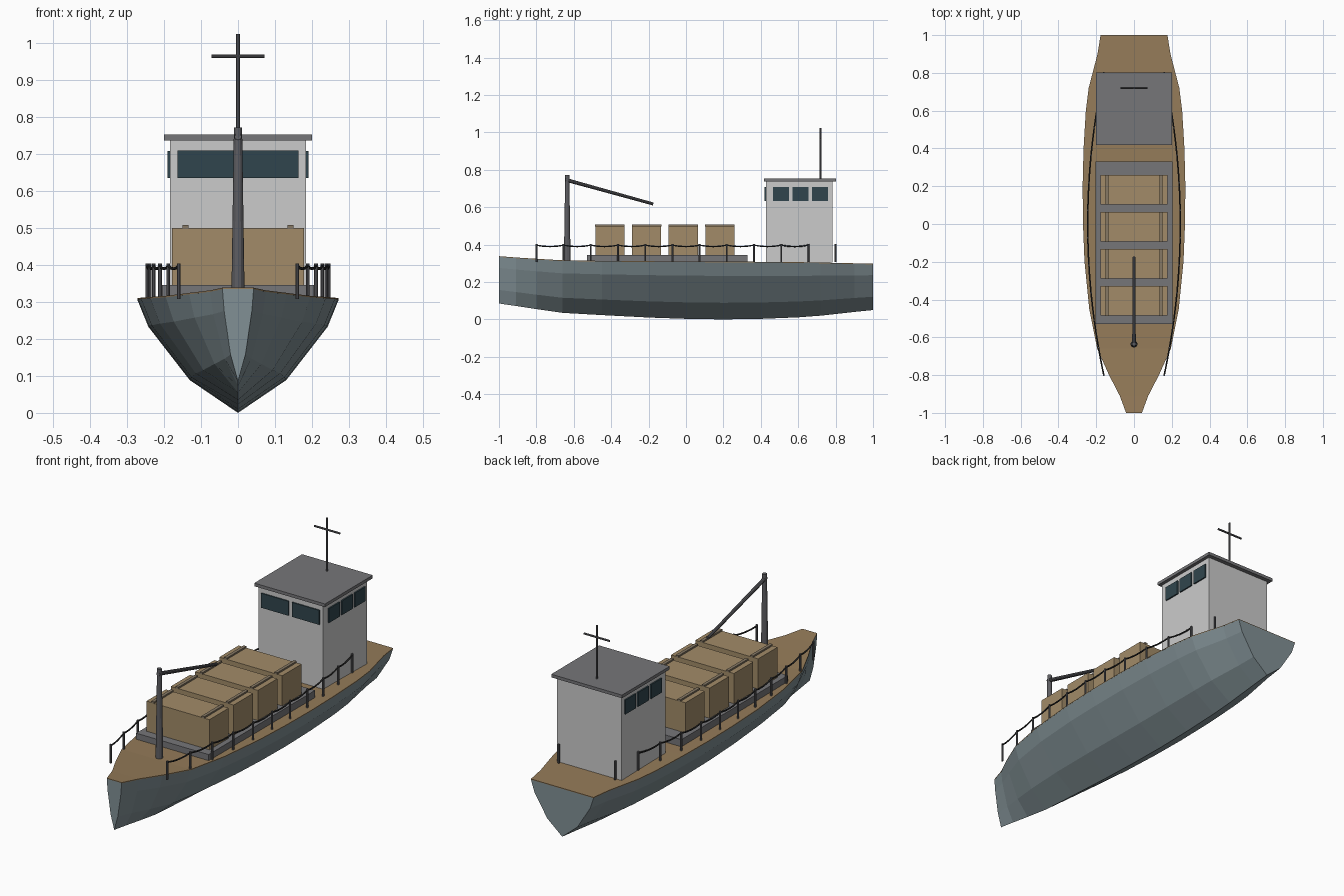
import bpy, bmesh, math
from mathutils import Vector

if "Cube" in bpy.data.objects:
    bpy.data.objects.remove(bpy.data.objects["Cube"])


def mat(name, r, g, b):
    m = bpy.data.materials.new(name)
    m.diffuse_color = (r, g, b, 1)
    m.use_nodes = True
    m.node_tree.nodes["Principled BSDF"].inputs["Base Color"].default_value = m.diffuse_color
    return m


HULL = mat("hull_paint", 0.22, 0.28, 0.30)
WOOD = mat("deck_wood", 0.30, 0.20, 0.10)
CRATE = mat("crate_wood", 0.36, 0.26, 0.14)
STRAP = mat("strap_brown", 0.24, 0.19, 0.13)
WALL = mat("cabin_paint", 0.55, 0.55, 0.55)
STEEL = mat("steel", 0.18, 0.18, 0.19)
POLE = mat("dark_steel", 0.11, 0.11, 0.12)
GLASS = mat("window_glass", 0.03, 0.06, 0.075)
ROPE = mat("rope_dark", 0.02, 0.02, 0.02)


def finish(name, bm, material):
    bmesh.ops.recalc_face_normals(bm, faces=bm.faces)
    me = bpy.data.meshes.new(name)
    bm.to_mesh(me)
    bm.free()
    me.materials.append(material)
    ob = bpy.data.objects.new(name, me)
    bpy.context.collection.objects.link(ob)
    return ob


def box(name, x0, x1, y0, y1, z0, z1, material):
    bm = bmesh.new()
    bmesh.ops.create_cube(bm, size=1)
    for v in bm.verts:
        v.co = ((x0 + x1) / 2 + v.co.x * (x1 - x0),
                (y0 + y1) / 2 + v.co.y * (y1 - y0),
                (z0 + z1) / 2 + v.co.z * (z1 - z0))
    return finish(name, bm, material)


def rod(name, a, b, r1, r2, material, sides=10):
    a, b = Vector(a), Vector(b)
    bm = bmesh.new()
    bmesh.ops.create_cone(bm, cap_ends=True, segments=sides, radius1=r1,
                          radius2=r2, depth=(b - a).length)
    bm.transform((b - a).to_track_quat('Z', 'Y').to_matrix().to_4x4())
    bmesh.ops.translate(bm, verts=bm.verts, vec=(a + b) / 2)
    return finish(name, bm, material)


# Hull stations: y, half width, sheer height, keel height
stations = [(-1, .042, .335, .085), (-.91, .075, .328, .072), (-.8, .132, .321, .055),
            (-.66, .195, .313, .035), (-.45, .237, .310, .023), (-.2, .262, .308, .010),
            (0, .270, .307, .003), (.2, .272, .306, 0), (.4, .267, .305, .003),
            (.6, .255, .303, .011), (.72, .240, .301, .020), (.9, .193, .297, .040),
            (1, .177, .295, .050)]
section = [(1, 1), (.89, .76), (.48, .29), (0, 0), (-.48, .29), (-.89, .76), (-1, 1)]

bm = bmesh.new()
rings = [[bm.verts.new((u * w, y, k + t * (s - k))) for u, t in section]
         for y, w, s, k in stations]
for p, q in zip(rings, rings[1:]):
    for i in range(6):
        bm.faces.new((p[i], p[i + 1], q[i + 1], q[i]))
    bm.faces.new((p[0], q[0], q[6], p[6]))
bm.faces.new(rings[0])
bm.faces.new(rings[-1])
finish("hull", bm, HULL)

# Deck planking following the sheer
bm = bmesh.new()
rings = [[bm.verts.new((x, y, s + dz)) for x, dz in
          ((-w, -.001), (w, -.001), (w, .003), (-w, .003))] for y, w, s, k in stations]
for p, q in zip(rings, rings[1:]):
    for i in range(4):
        j = (i + 1) % 4
        bm.faces.new((p[i], p[j], q[j], q[i]))
bm.faces.new(rings[0])
bm.faces.new(rings[-1])
finish("deck", bm, WOOD)

# Cargo platform, crates and straps
box("cargo_platform", -.205, .205, -.53, .33, .308, .345, STEEL)
for i in range(4):
    y = .181 - .196 * i
    box(f"crate_{i}", -.178, .178, y - .078, y + .078, .345, .499, CRATE)
    for s in (-1, 1):
        box(f"crate_strap_{i}", s * .142 - .008, s * .142 + .008,
            y - .079, y + .079, .497, .507, STRAP)

# Wheelhouse
box("cabin", -.183, .183, .427, .782, .303, .738, WALL)
box("cabin_roof", -.2, .2, .417, .803, .736, .752, STEEL)
for s in (-1, 1):
    box("front_window", s * .087 - .077, s * .087 + .077, .421, .431, .634, .708, GLASS)
    for y in (.508, .613, .717):
        box("side_window", s * .185 - .005, s * .185 + .005, y - .043, y + .043,
            .634, .707, GLASS)
rod("antenna_pole", (0, .72, .75), (0, .72, 1.023), .005, .005, POLE, 8)
rod("antenna_crossbar", (-.072, .72, .963), (.072, .72, .963), .005, .005, POLE, 8)

# Cargo mast and boom
rod("mast", (0, -.635, .308), (0, -.635, .771), .018, .011, POLE, 12)
rod("boom", (0, -.645, .747), (0, -.175, .617), .010, .008, POLE, 10)

# Railing posts and sagging rope on both sides
def rail_x(y):
    return .245 - .133 * y * y


post_y = [-.8 + 1.6 * i / 11 for i in range(12)]
for s in (-1, 1):
    for y in post_y:
        x = s * rail_x(y)
        rod("rail_post", (x, y, .308), (x, y, .404), .005, .005, POLE, 8)
    pts = []
    for i in range(41):
        t = i / 4
        y = -.8 + 1.6 * t / 11
        f = t % 1
        pts.append((s * rail_x(y), y, .397 - .032 * f * (1 - f)))
    cu = bpy.data.curves.new("rail_rope", 'CURVE')
    cu.dimensions = '3D'
    cu.bevel_depth = .004
    cu.bevel_resolution = 1
    cu.use_fill_caps = True
    sp = cu.splines.new('POLY')
    sp.points.add(len(pts) - 1)
    for p, co in zip(sp.points, pts):
        p.co = (*co, 1)
    cu.materials.append(ROPE)
    bpy.context.collection.objects.link(bpy.data.objects.new("rail_rope", cu))
